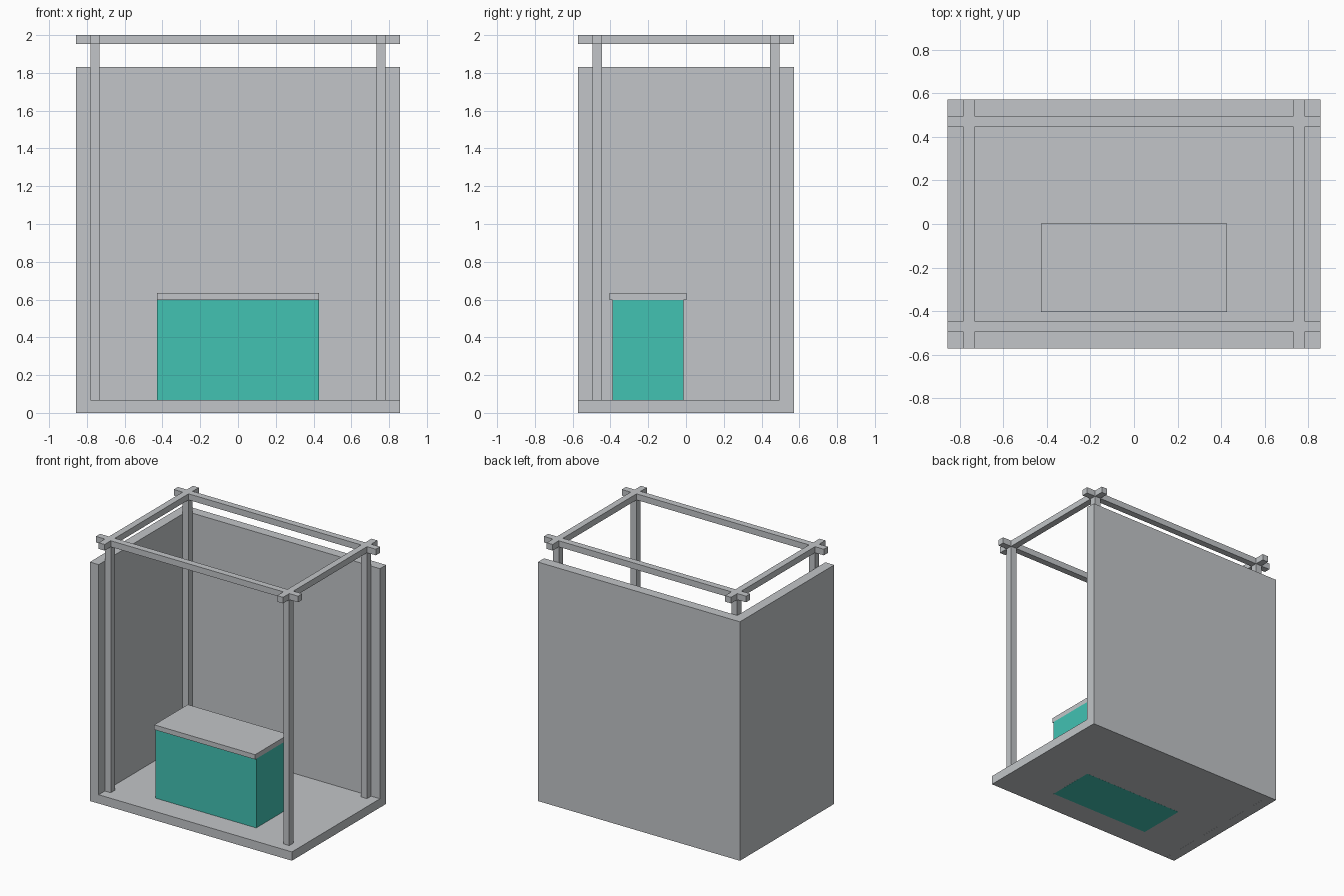
import bpy

if "Cube" in bpy.data.objects:
    bpy.data.objects.remove(bpy.data.objects["Cube"])

def material(name, rgb):
    m = bpy.data.materials.new(name)
    m.diffuse_color = (*rgb, 1)
    m.use_nodes = True
    m.node_tree.nodes["Principled BSDF"].inputs["Base Color"].default_value = m.diffuse_color
    return m

GREY = material("light_grey", (0.54, 0.56, 0.58))
TEAL = material("teal", (0.054, 0.54, 0.45))

def box(name, x, y, z, mat=GREY):
    """Axis-aligned box from (min, max) ranges."""
    bpy.ops.mesh.primitive_cube_add(size=1)
    o = bpy.context.object
    o.name = name
    for v in o.data.vertices:
        v.co = [(r[0] + r[1]) / 2 + c * (r[1] - r[0]) for r, c in zip((x, y, z), v.co)]
    o.data.materials.append(mat)
    return o

W, D = 0.857, 0.571        # half width, half depth
PX, PY = 0.757, 0.471      # post centres
T = 0.025                  # half post thickness
IX, IY = PX + T, PY + T    # inner wall faces
FLOOR, WALL, BEAM = 0.068, 1.832, 1.953

# Floor and the two walls (left and back)
box("floor", (-IX, W), (-D, IY), (0.0005, FLOOR))
box("left_wall", (-W, -IX), (-D, D), (0, WALL))
box("back_wall", (-IX, W), (IY, D), (0, WALL))

# Corner posts
for sx, nx in ((-1, "left"), (1, "right")):
    for sy, ny in ((-1, "front"), (1, "back")):
        box(f"{ny}_{nx}_post", (sx * PX - T, sx * PX + T),
            (sy * PY - T, sy * PY + T), (FLOOR, BEAM))

# Crossing top beams
for s, nx, ny in ((-1, "left", "front"), (1, "right", "back")):
    box(f"{ny}_beam", (-W, W), (s * PY - T, s * PY + T), (BEAM, 2))
    box(f"{nx}_beam", (s * PX - T, s * PX + T), (-D, D), (BEAM, 2))

# Counter: body reaches down through the floor, top overhangs front and back
box("counter_body", (-0.428, 0.428), (-0.39, -0.013), (0, 0.598), TEAL)
box("counter_top", (-0.428, 0.428), (-0.404, 0.003), (0.598, 0.635))
